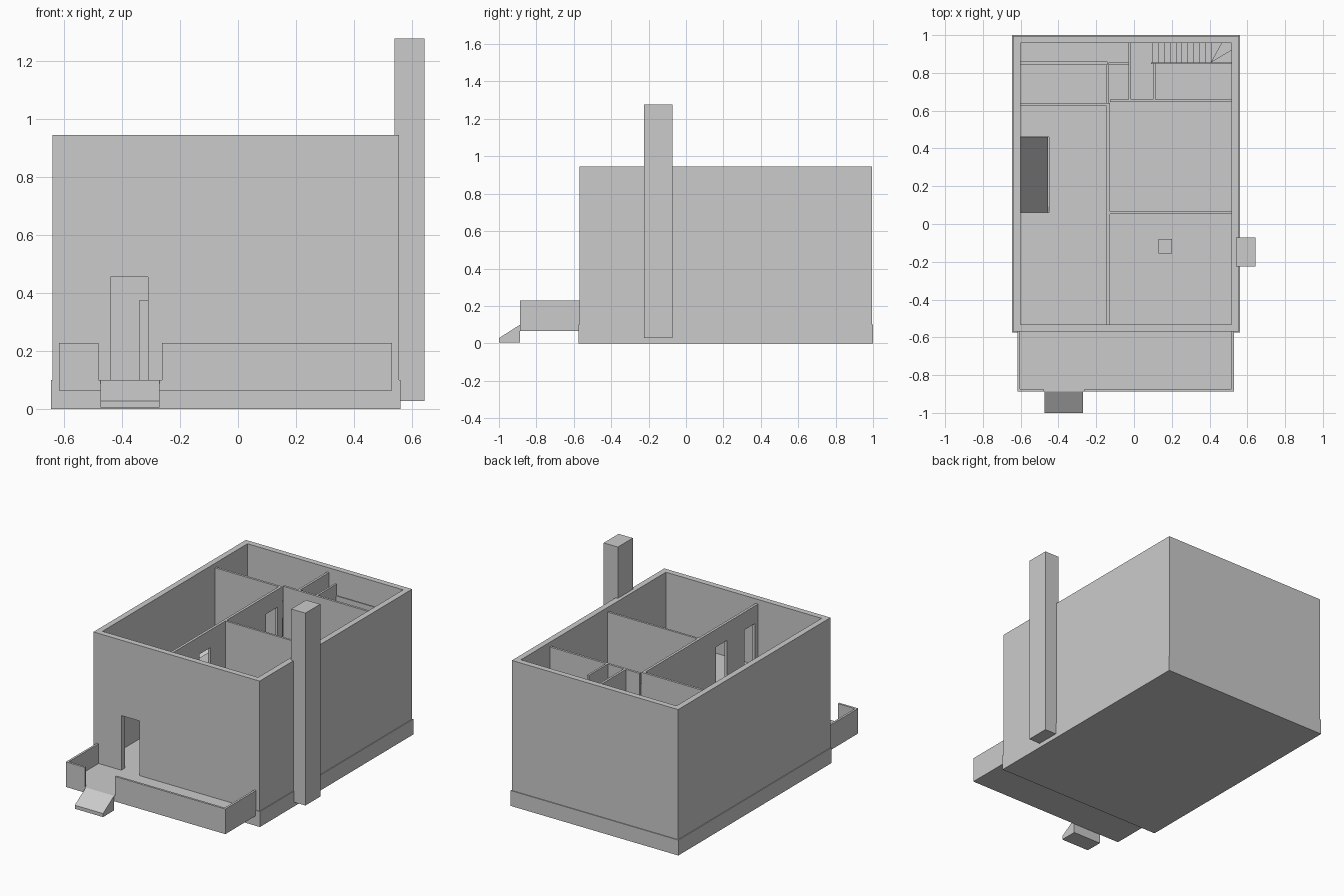
import bpy, bmesh
from mathutils import Vector

cube = bpy.data.objects.get("Cube")
if cube:
    bpy.data.objects.remove(cube, do_unlink=True)

plaster = bpy.data.materials.new("plaster_grey")
plaster.use_nodes = True
GREY = (0.6, 0.6, 0.6, 1)
plaster.diffuse_color = GREY
plaster.node_tree.nodes["Principled BSDF"].inputs["Base Color"].default_value = GREY


def prism(name, outline, axis, lo, hi):
    """Extrude a 2D outline along an axis; the outline uses the other two axes in order."""
    def place(a, b):
        return {"x": (lo, a, b), "y": (a, lo, b), "z": (a, b, lo)}[axis]
    bm = bmesh.new()
    face = bm.faces.new([bm.verts.new(place(a, b)) for a, b in outline])
    step = Vector([(hi - lo) * (axis == c) for c in "xyz"])
    ext = bmesh.ops.extrude_face_region(bm, geom=[face], use_keep_orig=True)
    moved = [g for g in ext["geom"] if isinstance(g, bmesh.types.BMVert)]
    bmesh.ops.translate(bm, verts=moved, vec=step)
    bmesh.ops.recalc_face_normals(bm, faces=bm.faces)
    mesh = bpy.data.meshes.new(name)
    bm.to_mesh(mesh)
    bm.free()
    mesh.materials.append(plaster)
    obj = bpy.data.objects.new(name, mesh)
    bpy.context.collection.objects.link(obj)
    return obj


def box(name, x, y, z):
    return prism(name, [(x[0], y[0]), (x[1], y[0]), (x[1], y[1]), (x[0], y[1])], "z", *z)


def wall(name, axis, span, depth, z, doors=(), head=0.8):
    """Upright wall with door openings that reach its foot."""
    pts = [(span[0], z[0])]
    for a, b in doors:
        pts += [(a, z[0]), (a, head), (b, head), (b, z[0])]
    pts += [(span[1], z[0]), (span[1], z[1]), (span[0], z[1])]
    return prism(name, pts, axis, *depth)


# Main levels and the house outline
GROUND, FLOOR, SLAB, INNER, TOP = 0.10, 0.515, 0.475, 0.915, 0.945
L, R, F, B = -0.64, 0.555, -0.57, 0.995
T = 0.038
l, r, f, b = L + T, R - T, F + T, B - T
UP = (FLOOR, INNER)
LOW = (GROUND, SLAB)

# Plinth and outer walls
box("plinth", (L - .005, R + .005), (F - .005, B + .005), (0, GROUND))
prism("outer_walls", [(L, f), (L, B), (R, B), (R, f), (r, f), (r, b), (l, b), (l, f)],
      "z", GROUND, TOP)
wall("front_wall", "y", (L, R), (F, f), (GROUND, TOP), [(-.44, -.31)], .455)

# Upper floor with two stair openings
prism("upper_floor", [(l, f), (r, f), (r, .853), (.1, .853), (.1, b), (l, b),
                      (l, .46), (-.45, .46), (-.45, .06), (l, .06)], "z", SLAB, FLOOR)

# Upper storey partitions
wall("upper_spine_wall", "x", (f, .64), (-.145, -.128), UP,
     [(-.5, -.395), (-.215, -.1), (.47, .59)])
wall("upper_room_divider", "y", (-.128, r), (.053, .067), UP)
wall("upper_back_right_wall", "y", (-.128, r), (.645, .66), UP)
wall("upper_back_left_wall", "y", (l, -.128), (.625, .64), UP)
wall("landing_left_wall", "x", (.66, b), (-.03, -.015), UP)
wall("landing_right_wall", "x", (.66, .853), (.1, .113), UP)
wall("low_back_partition", "y", (l, -.14), (.845, .86), (FLOOR, .7))
wall("low_side_partition", "x", (.64, .845), (-.145, -.135), (FLOOR, .7))
wall("low_landing_partition", "y", (-.135, -.03), (.845, .855), (FLOOR, .7))
wall("stair_side_wall", "y", (.09, r), (.846, .856), (GROUND, .84), [(.41, .51)], .4)

# Ground storey partitions and post
wall("ground_spine_wall", "x", (f, .64), (-.145, -.128), LOW, [(-.25, -.13), (.3, .42)], .375)
wall("ground_room_divider", "y", (-.128, r), (.053, .067), LOW)
wall("ground_back_wall", "y", (l, r), (.635, .65), LOW, [(-.34, -.22), (.2, .32)], .375)
box("post", (.13, .2), (-.155, -.08), (GROUND, FLOOR + .01))

# Sloped front stair
prism("stair_slope", [(.06, GROUND), (.46, GROUND), (.46, .495)], "x", l, -.455)

# Back stair: straight steps, then three winders
steps, run, rise = 10, .031, .03
profile = [(.1, GROUND)]
for i in range(steps):
    z = FLOOR - rise * (i + 1)
    profile += [(.1 + run * i, z), (.1 + run * (i + 1), z)]
profile.append((.1 + run * steps, GROUND))
prism("back_stair", profile, "y", .856, b)
px, py = .1 + run * steps, .856
fans = [[(px, b), (.465, b)], [(.465, b), (r, b), (r, .92)], [(r, .92), (r, py)]]
for i, fan in enumerate(fans):
    prism("winder_step_%d" % (i + 1), [(px, py)] + fan, "z", GROUND,
          FLOOR - rise * (steps + 1 + i))

# Porch with parapets and entrance ramp
pl, pr, pf, w = -.617, .53, -.887, .014
box("porch_floor", (pl, pr), (pf, F), (.065, GROUND))
for name, side, gap in (("left", pl, -.48), ("right", pr, -.262)):
    inner = side + (w if side < 0 else -w)
    prism("porch_parapet_" + name, [(side, F), (side, pf), (gap, pf), (gap, pf + w),
                                    (inner, pf + w), (inner, F)], "z", GROUND, .228)
prism("entrance_ramp", [(-1, .005), (-.887, .005), (-.887, GROUND), (-1, .028)],
      "x", -.473, -.27)

# Chimney
box("chimney", (.54, .642), (-.225, -.072), (.028, 1.278))
